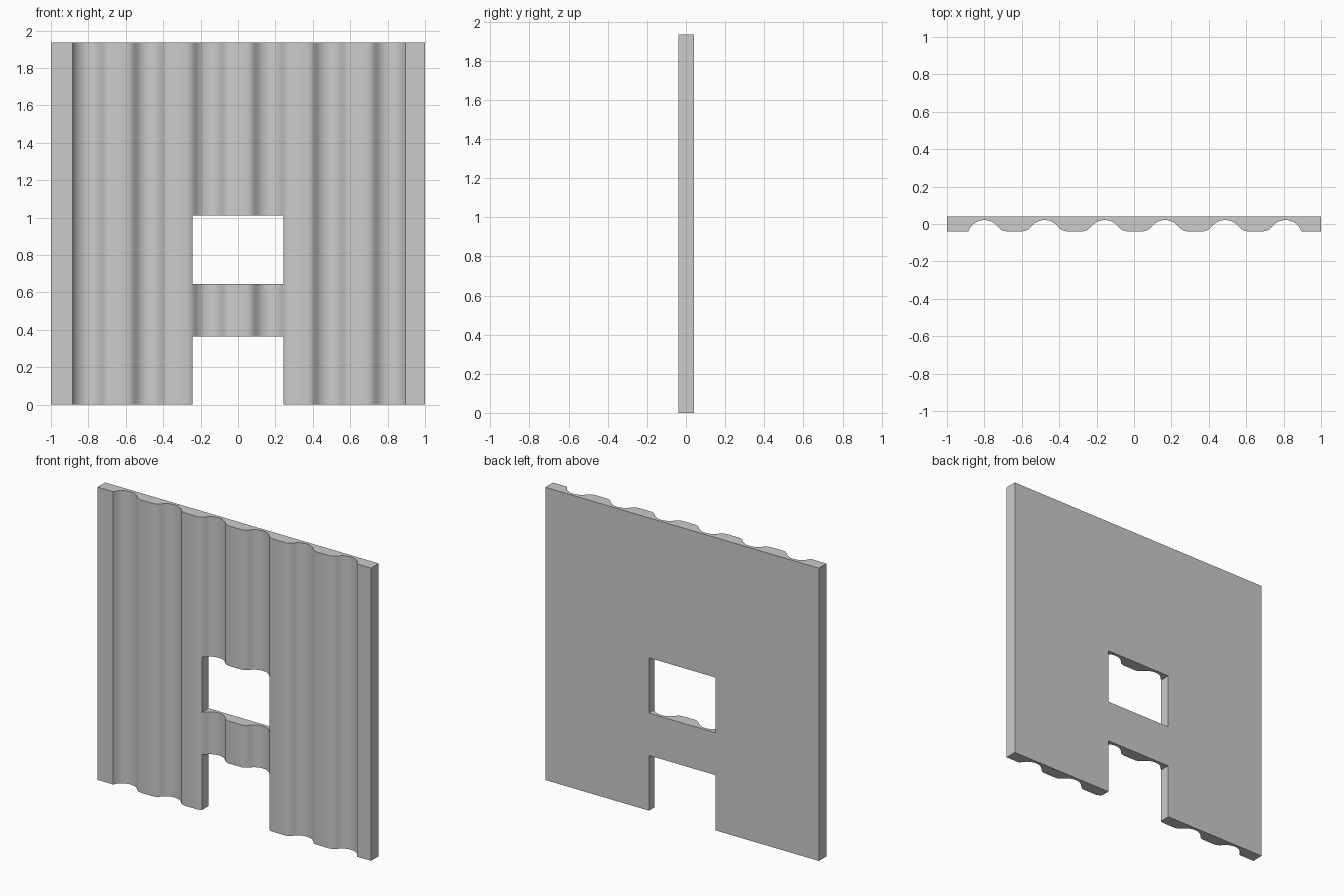
import bpy, bmesh, math

if "Cube" in bpy.data.objects:
    bpy.data.objects.remove(bpy.data.objects["Cube"])

HEIGHT, BACK, FRONT = 1.935, 0.041, -0.039
RADIUS, CREST = 0.0915, 0.021
GROOVES = [-0.80 + 0.322 * i for i in range(6)]


def arc_y(d):
    return CREST - RADIUS + math.sqrt(RADIUS ** 2 - d * d)


def half_groove(outer):
    # outer grooves meet the end strip in a sharp corner, the others flare out softly
    if outer:
        reach = math.sqrt(RADIUS ** 2 - (FRONT - CREST + RADIUS) ** 2)
        tail = []
    else:
        reach = 0.072
        tail = [(0.085, -0.027), (0.098, -0.035), (0.116, FRONT)]
    return [(reach * i / 7, arc_y(reach * i / 7)) for i in range(8)] + tail


def extrude_profile(name, pts, z0, z1):
    bm = bmesh.new()
    face = bm.faces.new([bm.verts.new((x, y, z0)) for x, y in pts])
    top = bmesh.ops.extrude_face_region(bm, geom=[face])["geom"]
    bmesh.ops.translate(bm, vec=(0, 0, z1 - z0),
                        verts=[v for v in top if isinstance(v, bmesh.types.BMVert)])
    bmesh.ops.recalc_face_normals(bm, faces=bm.faces)
    mesh = bpy.data.meshes.new(name)
    bm.to_mesh(mesh)
    bm.free()
    obj = bpy.data.objects.new(name, mesh)
    bpy.context.collection.objects.link(obj)
    return obj


# Fluted wall panel
profile = [(-1, FRONT)]
for i, c in enumerate(GROOVES):
    left, right = half_groove(i == 0), half_groove(i == len(GROOVES) - 1)
    profile += [(c - d, y) for d, y in reversed(left)]
    profile += [(c + d, y) for d, y in right[1:]]
profile += [(1, FRONT), (1, BACK), (-1, BACK)]
panel = extrude_profile("wall_panel", profile, 0, HEIGHT)

# Window and bottom notch cutters
for name, z0, z1 in (("window_cutter", 0.645, 1.01), ("notch_cutter", -0.2, 0.365)):
    box = [(-0.243, -0.3), (0.242, -0.3), (0.242, 0.3), (-0.243, 0.3)]
    cutter = extrude_profile(name, box, z0, z1)
    cutter.hide_render = True
    mod = panel.modifiers.new(name, "BOOLEAN")
    mod.operation, mod.solver, mod.object = "DIFFERENCE", "EXACT", cutter
    bpy.context.view_layer.objects.active = panel
    panel.select_set(True)
    bpy.ops.object.modifier_apply(modifier=name)
    bpy.data.objects.remove(cutter)

# Smooth flutes, sharp corners
bpy.ops.object.shade_smooth_by_angle(angle=math.radians(30))
